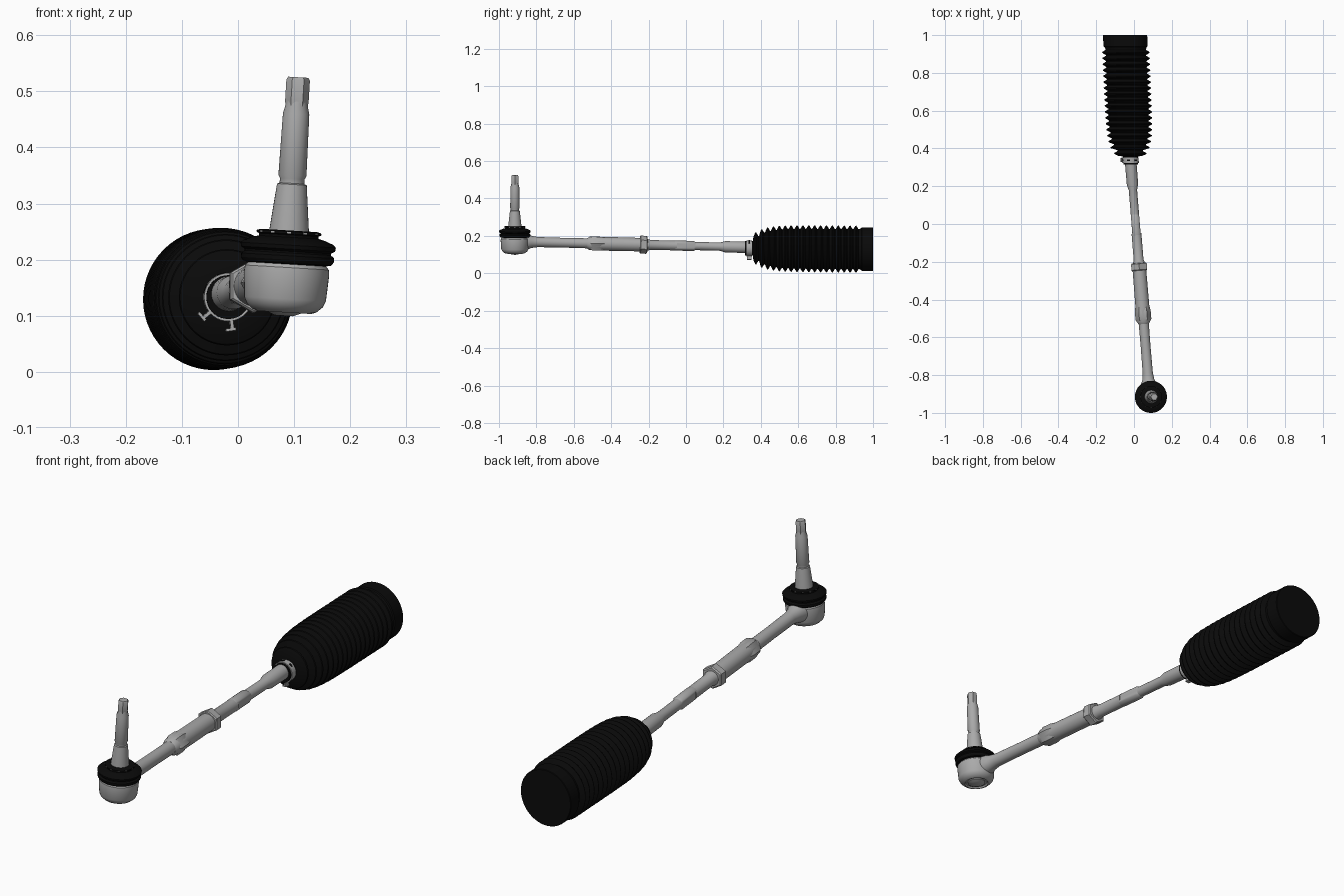
import bpy, bmesh, math
from mathutils import Matrix, Vector

cube = bpy.data.objects.get("Cube")
if cube:
    bpy.data.objects.remove(cube, do_unlink=True)


def material(name, value):
    m = bpy.data.materials.new(name)
    m.use_nodes = True
    colour = (value, value, value, 1)
    m.diffuse_color = colour
    m.node_tree.nodes["Principled BSDF"].inputs["Base Color"].default_value = colour
    return m


STEEL = material("grey steel", 0.40)
RUBBER = material("black rubber", 0.003)


def frame(origin, axis, side):
    """Local z follows axis, which may lean while the rings stay put."""
    z, x = Vector(axis), Vector(side)
    x = (x - z * x.dot(z) / z.length_squared).normalized()
    y = z.cross(x).normalized()
    m = Matrix((x, y, z)).transposed().to_4x4()
    m.translation = Vector(origin)
    return m


def finish(name, bm, mat):
    bmesh.ops.recalc_face_normals(bm, faces=bm.faces)
    me = bpy.data.meshes.new(name)
    bm.to_mesh(me)
    bm.free()
    me.materials.append(mat)
    ob = bpy.data.objects.new(name, me)
    bpy.context.collection.objects.link(ob)
    bpy.ops.object.select_all(action='DESELECT')
    ob.select_set(True)
    bpy.context.view_layer.objects.active = ob
    bpy.ops.object.shade_smooth_by_angle(angle=math.radians(32))
    return ob


def lathe(name, m, profile, mat, sides=40, flat=None):
    """Spin (position, radius) pairs round local z; flat trims two sides."""
    bm = bmesh.new()
    rings = []
    for h, r in profile:
        ring = []
        for i in range(sides):
            a = math.tau * i / sides
            x, y = r * math.cos(a), r * math.sin(a)
            if flat:
                x = max(-flat, min(flat, x))
            ring.append(bm.verts.new(m @ Vector((x, y, h))))
        rings.append(ring)
    for a, b in zip(rings, rings[1:]):
        for i in range(sides):
            j = (i + 1) % sides
            bm.faces.new((a[i], a[j], b[j], b[i]))
    bm.faces.new(rings[0])
    bm.faces.new(rings[-1])
    return finish(name, bm, mat)


def box(name, m, size, mat):
    bm = bmesh.new()
    bmesh.ops.create_cube(bm, size=1, matrix=m @ Matrix.Diagonal((*size, 1)))
    return finish(name, bm, mat)


# Ball joint: housing, dust boot and tapered stud on a slightly leaning axis
joint = frame((0.082, -0.915, 0.1), (0.06, 0, 1), (1, 0, 0))
lathe("joint_housing", joint,
      [(0.012, 0.044), (0.006, 0.048), (0.009, 0.057), (0.019, 0.068), (0.03, 0.073),
       (0.075, 0.076), (0.086, 0.075), (0.092, 0.069), (0.1, 0.067)], STEEL, 48)
lathe("housing_cap", joint,
      [(0, 0.016), (0.004, 0.026), (0.008, 0.036), (0.02, 0.037)], STEEL)
lathe("dust_boot", joint,
      [(0.092, 0.07), (0.094, 0.079), (0.1, 0.083), (0.107, 0.083), (0.112, 0.077),
       (0.115, 0.077), (0.119, 0.084), (0.126, 0.085), (0.131, 0.08), (0.137, 0.065),
       (0.14, 0.053), (0.144, 0.053), (0.146, 0.057), (0.15, 0.057), (0.152, 0.05),
       (0.152, 0.03)], RUBBER, 48)
lathe("tapered_stud", joint,
      [(0.13, 0.036), (0.15, 0.0355), (0.234, 0.0265), (0.236, 0.022), (0.244, 0.022),
       (0.25, 0.025), (0.36, 0.0235), (0.382, 0.018), (0.386, 0.018)], STEEL, 32)
lathe("stud_hex_tip", joint,
      [(0.36, 0.019), (0.384, 0.021), (0.42, 0.021), (0.425, 0.018)], STEEL, 6)

# Small wire clips round the top of the dust boot
for i in range(12):
    turn = Matrix.Rotation(math.tau * i / 12, 4, 'Z')
    box("boot_clip", joint @ turn @ Matrix.Translation((0.055, 0, 0.148)),
        (0.006, 0.007, 0.003), STEEL)

# Rod assembly: positions are measured along y from the rod's middle
rod = frame((0.009, 0, 0.147), (-0.081, 1, -0.025), (1, 0, 0))
lathe("outer_rod", rod,
      [(-0.88, 0.046), (-0.85, 0.042), (-0.825, 0.032), (-0.79, 0.027),
       (-0.65, 0.026), (-0.48, 0.027)], STEEL)
lathe("adjuster_sleeve", rod,
      [(-0.53, 0.027), (-0.515, 0.036), (-0.45, 0.037), (-0.245, 0.036)], STEEL)
lathe("sleeve_wrench_collar", rod,
      [(-0.515, 0.036), (-0.505, 0.042), (-0.46, 0.042), (-0.43, 0.036)],
      STEEL, 6)
lathe("lock_nut", rod @ Matrix.Rotation(math.pi / 6, 4, 'Z'),
      [(-0.247, 0.044), (-0.243, 0.048), (-0.212, 0.048), (-0.207, 0.043)], STEEL, 6)
lathe("threaded_rod", rod,
      [(-0.23, 0.03), (-0.2, 0.03), (-0.19, 0.026), (-0.05, 0.026)], STEEL)
lathe("wrench_flats", rod,
      [(-0.06, 0.026), (-0.055, 0.027), (0.04, 0.027), (0.05, 0.022)],
      STEEL, 40, 0.022)
lathe("inner_rod", rod,
      [(0.03, 0.022), (0.18, 0.022), (0.21, 0.03), (0.37, 0.031)], STEEL)

# Bellows: ridged sleeve with a narrow neck and a plain rear cuff
axis = Vector((-0.044, 1, -0.007))
bellows = Matrix(((-1, 0, axis.x, -0.019), (0, 0, 1, 0.36),
                  (0, 1, axis.z, 0.133), (0, 0, 0, 1)))
profile = [(-0.045, 0.03), (-0.045, 0.039), (-0.002, 0.039), (0, 0.062)]
ridges, pitch = 18, 0.0315
for k in range(ridges):
    h = 0.012 + k * pitch
    crest = 0.126 - 0.05 * math.exp(-h / 0.055)
    valley = crest - 0.019
    profile += [(h - 0.002, crest - 0.002), (h + 0.003, crest),
                (h + 0.0145, valley), (h + 0.0185, valley)]
profile += [(0.577, 0.112), (0.58, 0.117), (0.638, 0.117), (0.64, 0.115)]
lathe("bellows_boot", bellows, profile, RUBBER, 56)

# Neck clamp: band with two crimp ears
lathe("clamp_band", bellows, [(-0.036, 0.036), (-0.036, 0.043), (-0.008, 0.043),
                              (-0.008, 0.036)], STEEL)
for angle in (-82, -140):
    turn = Matrix.Rotation(math.radians(180 - angle), 4, 'Z')
    ear = bellows @ turn
    box("clamp_ear", ear @ Matrix.Translation((0.05, 0, -0.022)),
        (0.016, 0.006, 0.026), STEEL)
    box("clamp_ear_lip", ear @ Matrix.Translation((0.058, 0.003, -0.022)),
        (0.005, 0.018, 0.022), STEEL)
for angle in (20, 75, 130):
    turn = Matrix.Rotation(math.radians(angle), 4, 'Z')
    box("clamp_slot", bellows @ turn @ Matrix.Translation((0.042, 0, -0.022)),
        (0.004, 0.016, 0.008), RUBBER)
